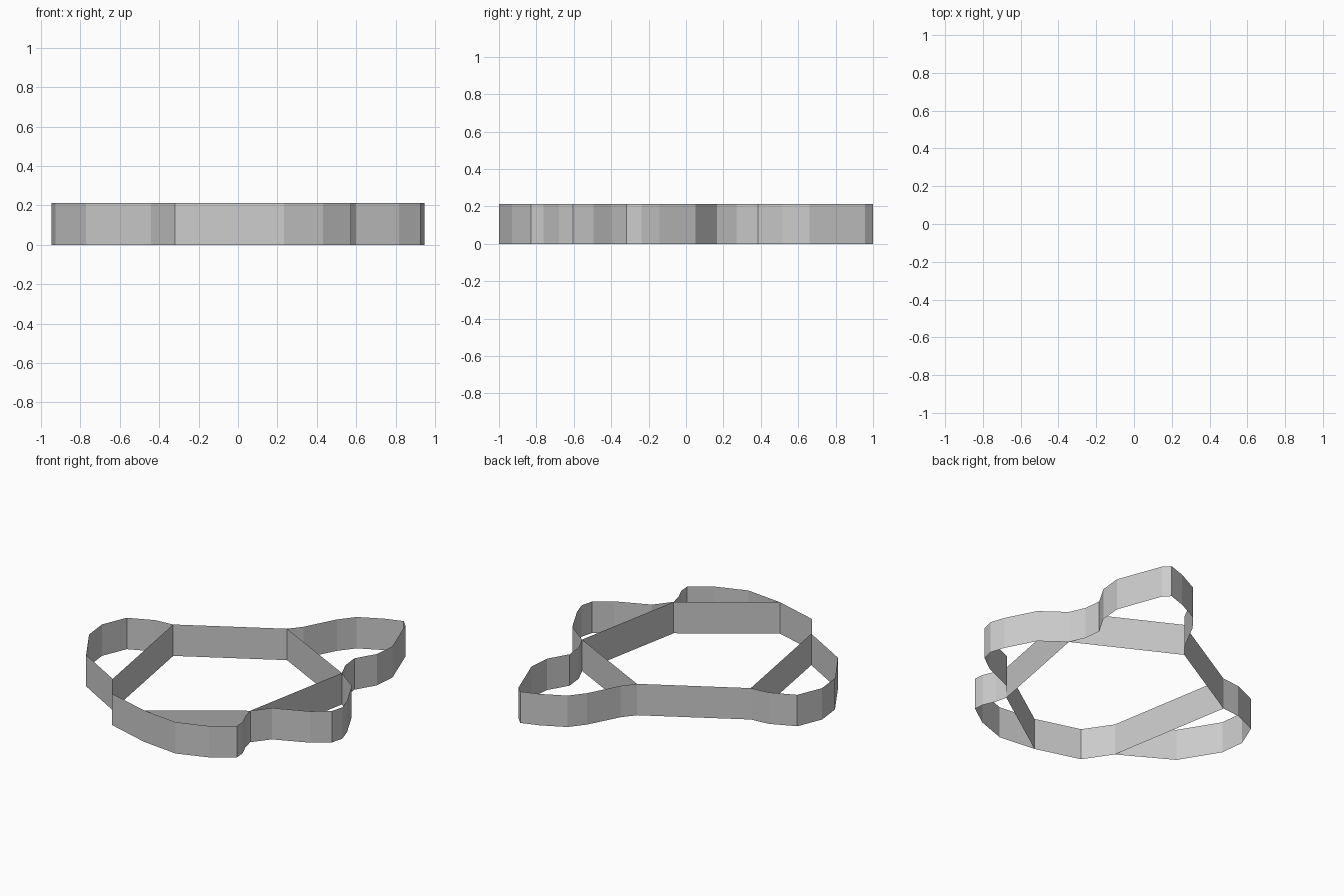
import bpy, bmesh

if "Cube" in bpy.data.objects:
    bpy.data.objects.remove(bpy.data.objects["Cube"])

H = 0.212  # wall height

# Corners where the inner braces meet the outline
A, B, C = (-.589, .15), (.017, .499), (.66, .166)
D, E, F = (.514, -.603), (-.021, -.972), (-.441, -.708)


def wall(name, path):
    """Thin upright strip following a plan path."""
    bm = bmesh.new()
    low = [bm.verts.new((x, y, 0)) for x, y in path]
    top = [bm.verts.new((x, y, H)) for x, y in path]
    for i in range(len(path) - 1):
        bm.faces.new((low[i], low[i + 1], top[i + 1], top[i]))
    me = bpy.data.meshes.new(name)
    bm.to_mesh(me)
    bm.free()
    ob = bpy.data.objects.new(name, me)
    bpy.context.collection.objects.link(ob)


# Outer lobes, running anticlockwise
wall("left_lobe", [A, (-.717, .138), (-.878, .067), (-.947, -.1),
                   (-.928, -.265), (-.773, -.517), F])
wall("front_lobe", [F, (-.32, -.886), E, (.234, -1), (.433, -.929),
                    (.574, -.83), (.568, -.762), (.532, -.68), D])
wall("front_right_lobe", [D, (.6, -.494), (.818, -.4), (.926, -.319),
                          (.947, -.238), (.915, -.143), (.815, .05), C])
wall("back_right_lobe", [C, (.613, .27), (.6, .384), (.677, .515),
                         (.691, .661), (.581, .957), (.538, 1), (.42, .96),
                         (.268, .883), (.19, .785), (.083, .581), B])

# Straight inner braces
for name, ends in {"back_brace": (B, A), "left_brace": (A, F),
                   "front_brace": (E, D), "right_brace": (D, C),
                   "back_right_brace": (C, B)}.items():
    wall(name, ends)
